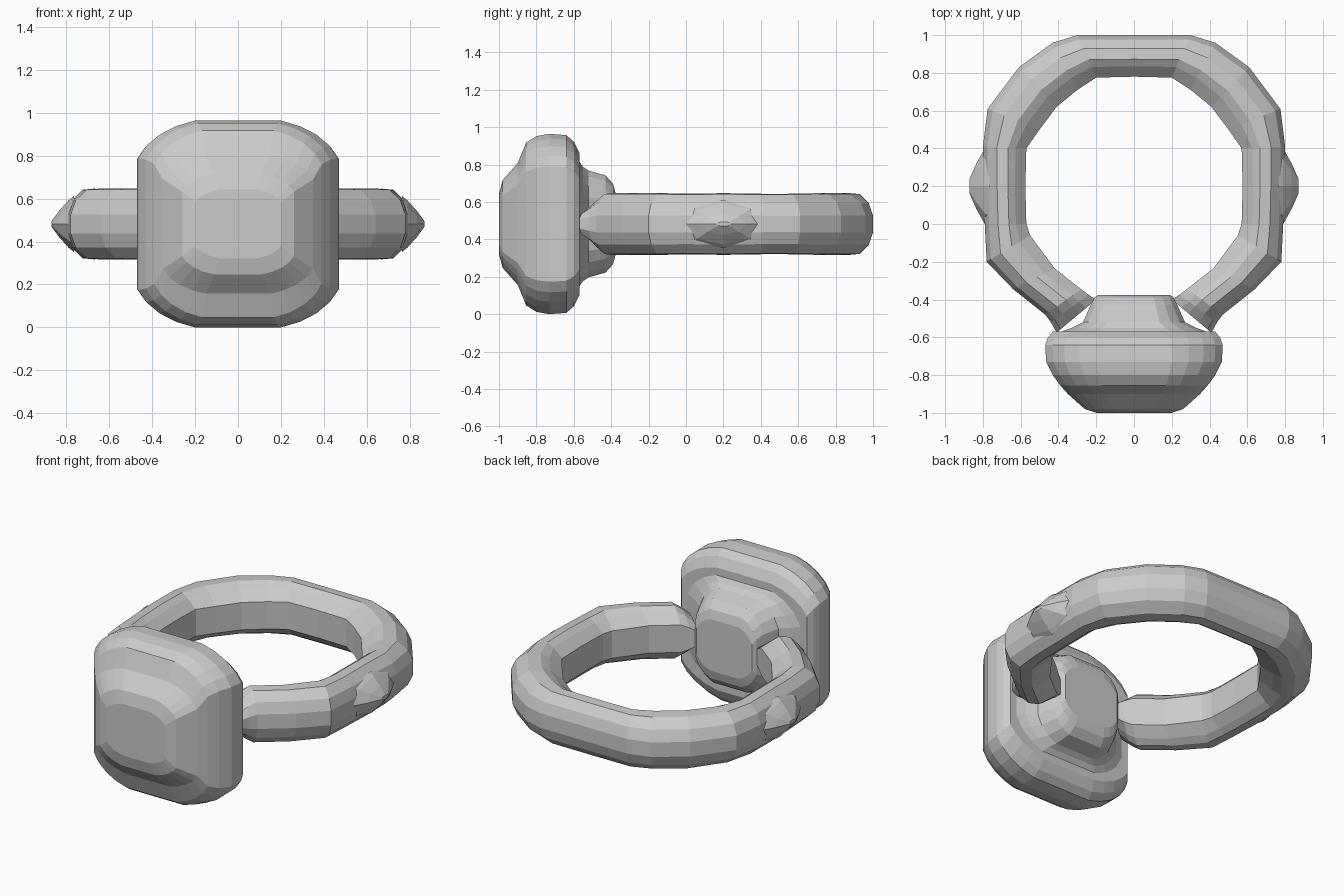
import bpy, bmesh
from math import sin, cos, pi

if "Cube" in bpy.data.objects:
    bpy.data.objects.remove(bpy.data.objects["Cube"])

ZC = 0.482  # mid height of the whole ring


def loft(name, rings):
    """Skin equal-length point rings into a capped, flat shaded mesh."""
    bm = bmesh.new()
    loops = [[bm.verts.new(p) for p in ring] for ring in rings]
    n = len(loops[0])
    for a, b in zip(loops, loops[1:]):
        for i in range(n):
            j = (i + 1) % n
            bm.faces.new((a[i], a[j], b[j], b[i]))
    bm.faces.new(loops[0])
    bm.faces.new(loops[-1])
    bmesh.ops.recalc_face_normals(bm, faces=bm.faces)
    mesh = bpy.data.meshes.new(name)
    bm.to_mesh(mesh)
    bm.free()
    obj = bpy.data.objects.new(name, mesh)
    bpy.context.collection.objects.link(obj)
    return obj


def cushion(y, hx, hz, flat_x, flat_z, steps=4):
    """Rectangle in the XZ plane with softly cut corners."""
    pts = []
    for q, (sx, sz) in enumerate([(1, 1), (-1, 1), (-1, -1), (1, -1)]):
        for k in range(steps + 1):
            t = k / steps
            u, v = cos(t * pi / 2), sin(t * pi / 2)
            u, v = .6 * u + .4 * (1 - t), .6 * v + .4 * t  # flatten the arc
            if q % 2:
                u, v = v, u
            pts.append((sx * (flat_x + (hx - flat_x) * u), y,
                        ZC + sz * (flat_z + (hz - flat_z) * v)))
    return pts


# Cushion-cut stone: y, half width, half height
stone = [(-1.0, .20, .16), (-.98, .26, .235), (-.90, .35, .325),
         (-.855, .39, .435), (-.80, .43, .47), (-.73, .465, .482),
         (-.64, .47, .475), (-.60, .455, .44), (-.57, .43, .38)]
loft("stone", [cushion(y, hx, hz, hx * .43, hz * .64) for y, hx, hz in stone])

# Stepped setting joining stone and band
setting = [(-.575, .40, .34), (-.55, .33, .305), (-.52, .27, .285),
           (-.43, .23, .26), (-.39, .21, .215), (-.375, .19, .16)]
loft("setting", [cushion(y, hx, hz, hx * .5, hz * .5, 3)
                 for y, hx, hz in setting])

# Band section: fraction from inner to outer edge, half height
half = [(0, .085), (.25, .14), (.42, .165), (.68, .16), (.9, .11), (1, .045)]
section = half + [(t, -z) for t, z in reversed(half)]

# Right half of the band: inner x, y, outer x, y, height scale
stations = [(0, .78, 0, 1.0, 1), (.2, .775, .30, 1.0, 1),
            (.3, .71, .43, .96, 1), (.41, .62, .61, .83, 1),
            (.5, .5, .775, .61, .98), (.57, .4, .80, .41, .98),
            (.575, .2, .795, .2, 1), (.57, 0, .79, 0, .98),
            (.55, -.06, .78, -.2, 1), (.42, -.235, .64, -.345, 1),
            (.28, -.345, .47, -.48, 1), (.24, -.375, .44, -.52, .8),
            (.2, -.40, .41, -.575, .5)]


def band_ring(s, side):
    xi, yi, xo, yo, k = s
    return [(side * (xi + (xo - xi) * t), yi + (yo - yi) * t, ZC + z * k)
            for t, z in section]


rings = [band_ring(s, -1) for s in reversed(stations[1:])]
rings += [band_ring(s, 1) for s in stations]
loft("band", rings)

# Low pointed studs on both sides of the band
for side, label in ((1, "right"), (-1, "left")):
    studs = [(.765, .23, .13), (.79, .20, .11), (.835, .12, .06), (.87, .04, .012)]
    loft(label + "_stud",
         [[(side * x, .2 + hy * cos(i * pi / 4), ZC + hz * sin(i * pi / 4))
           for i in range(8)] for x, hy, hz in studs])
